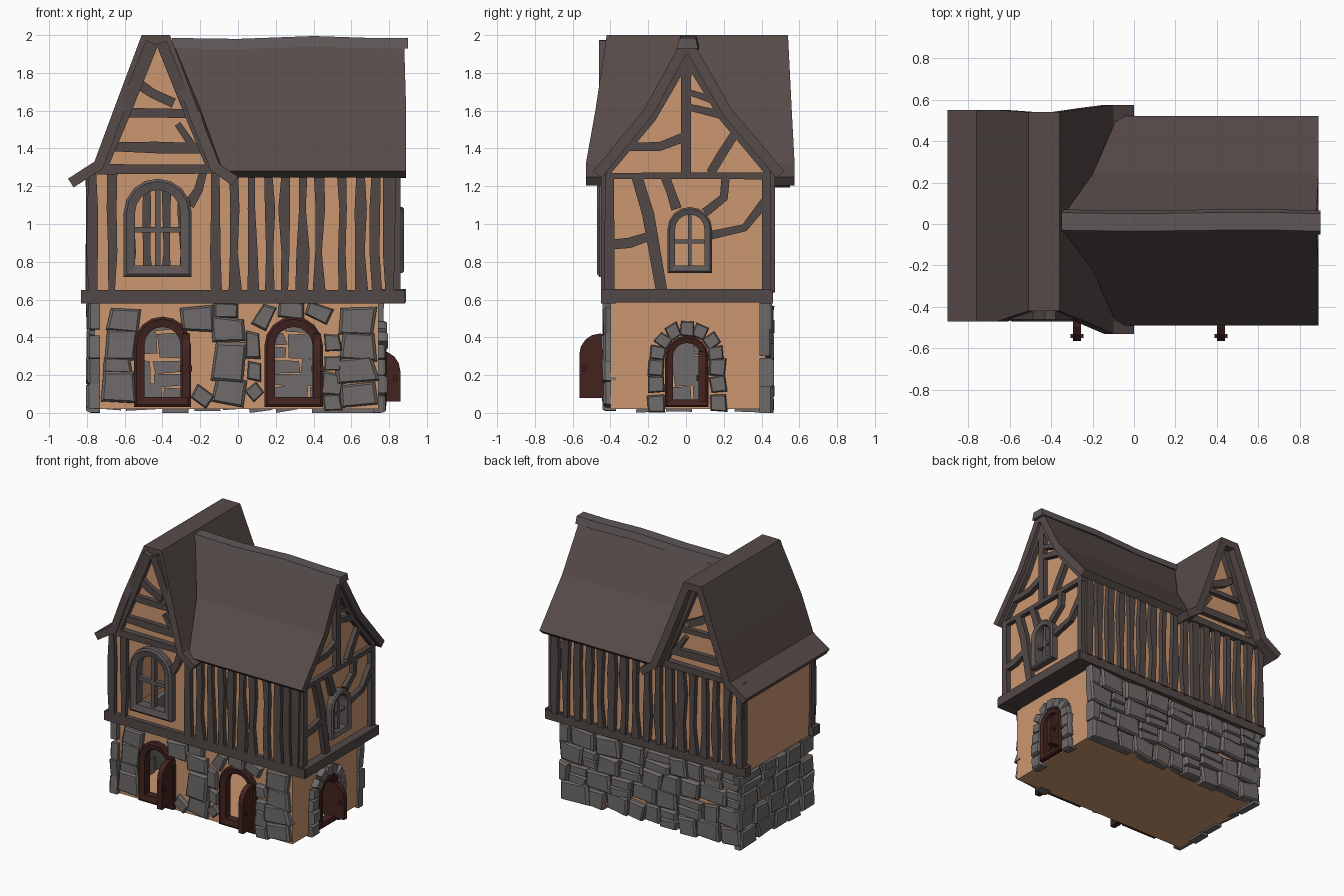
import bpy, bmesh, math, random
from mathutils import Vector

if "Cube" in bpy.data.objects:
    bpy.data.objects.remove(bpy.data.objects["Cube"])

random.seed(4)
J = lambda a: random.uniform(-a, a)


def mat(name, r, g, b):
    m = bpy.data.materials.new(name)
    m.diffuse_color = (r, g, b, 1)
    m.use_nodes = True
    m.node_tree.nodes["Principled BSDF"].inputs["Base Color"].default_value = m.diffuse_color
    return m


PLASTER = mat("plaster", .60, .31, .16)
TIMBER = mat("timber", .085, .066, .063)
ROOF = mat("roof", .095, .07, .066)
STONE = mat("stone", .16, .145, .145)
DOOR = mat("door_wood", .055, .017, .014)
FRAME = mat("window_frame", .115, .095, .097)

# Wall planes: (u along wall, v up, d outward) -> world
plane = {
    "front": lambda u, v, d=0: Vector((u, -.40 - d, v)),
    "back": lambda u, v, d=0: Vector((u, .42 + d, v)),
    "right": lambda u, v, d=0: Vector((.745 + d, u, v)),
    "left": lambda u, v, d=0: Vector((-.76 - d, u, v)),
    "up_front": lambda u, v, d=0: Vector((u, -.415 - d, v)),
    "up_back": lambda u, v, d=0: Vector((u, .435 + d, v)),
    "up_right": lambda u, v, d=0: Vector((.825 + d, u, v)),
    "up_left": lambda u, v, d=0: Vector((-.79 - d, u, v)),
}


def finish(bm, name, material, recalc=True):
    if recalc:
        bmesh.ops.recalc_face_normals(bm, faces=bm.faces)
    me = bpy.data.meshes.new(name)
    bm.to_mesh(me)
    bm.free()
    me.materials.append(material)
    ob = bpy.data.objects.new(name, me)
    bpy.context.collection.objects.link(ob)
    return ob


def loft(bm, rings, closed=False):
    vs = [[bm.verts.new(p) for p in r] for r in rings]
    n = len(vs[0])
    for a, b in zip(vs, vs[1:] + (vs[:1] if closed else [])):
        for i in range(n):
            bm.faces.new((a[i], a[(i + 1) % n], b[(i + 1) % n], b[i]))
    if not closed:
        bm.faces.new(vs[0])
        bm.faces.new(vs[-1])


def box(bm, lo, hi):
    (x0, y0, z0), (x1, y1, z1) = lo, hi
    loft(bm, [[(x, y0, z0), (x, y1, z0), (x, y1, z1), (x, y0, z1)] for x in (x0, x1)])


def arch(c, h, z0, z1, n=8):
    arc = [(c - h * math.cos(math.pi * i / n), z1 - h + h * math.sin(math.pi * i / n)) for i in range(n + 1)]
    return [(c - h, z0)] + arc + [(c + h, z0)]


def wall(name, key, outline, holes=()):
    m, bm = plane[key], bmesh.new()
    for loop in [outline, *holes]:
        vs = [bm.verts.new(m(*p)) for p in loop]
        for a, b in zip(vs, vs[1:] + vs[:1]):
            bm.edges.new((a, b))
    out = m(0, 0, 1) - m(0, 0, 0)
    bmesh.ops.triangle_fill(bm, use_beauty=True, edges=bm.edges[:], normal=out)
    bm.normal_update()
    bmesh.ops.reverse_faces(bm, faces=[f for f in bm.faces if f.normal.dot(out) < 0])
    finish(bm, name, PLASTER, False)


def timber(bm, key, pts, w, d0=-.02, d1=.035, wob=.006):
    m, P, rings = plane[key], [Vector(p) for p in pts], []
    for i, p in enumerate(P):
        t = (P[min(i + 1, len(P) - 1)] - P[max(i - 1, 0)]).normalized()
        s = Vector((-t.y, t.x)) * (w / 2 + J(wob))
        a, b = p + s, p - s
        rings.append([m(*a, d0), m(*a, d1), m(*b, d1), m(*b, d0)])
    loft(bm, rings)


def ring(bm, key, c, h, z0, z1, w, d0=-.03, d1=.04):
    m = plane[key]
    loft(bm, [[m(*o, d0), m(*o, d1 * .8), m(*((Vector(o) * .75 + Vector(i) * .25)), d1), m(*i, d1 * .8), m(*i, d0)]
              for o, i in zip(arch(c, h, z0, z1), arch(c, h - w, z0 + w, z1 - w))], closed=True)


def stone(bm, key, u, v, w, h, rot=0.0, d=.04):
    m, q = plane[key], []
    for a, b in ((-1, -1), (1, -1), (1, 1), (-1, 1)):
        x, y = a * w / 2 + J(w * .08), b * h / 2 + J(h * .08)
        q.append((x * math.cos(rot) - y * math.sin(rot), x * math.sin(rot) + y * math.cos(rot)))
    d += J(.008)
    loft(bm, [[m(u + x * s, max(0, v + y * s), e) for x, y in q] for s, e in ((1, -.03), (1, d * .65), (.84, d))])


# Plaster walls with arched openings
doors = [(-.40, .15), (.295, .155)]
wall("ground_front_wall", "front", [(-.76, .02), (.745, .02), (.745, .62), (-.76, .62)],
     [arch(c, h - .03, .05, .48) for c, h in doors])
wall("ground_back_wall", "back", [(-.76, .02), (.745, .02), (.745, .62), (-.76, .62)])
wall("ground_left_wall", "left", [(-.40, .02), (.42, .02), (.42, .62), (-.40, .62)])
wall("ground_right_wall", "right", [(-.40, .02), (.42, .02), (.42, .62), (-.40, .62)], [arch(.005, .09, .05, .39)])
cross = [(-.79, .6), (.825, .6), (.825, 1.32), (-.12, 1.32), (-.225, 1.6), (-.40, 1.97),
         (-.46, 1.97), (-.635, 1.6), (-.74, 1.32), (-.79, 1.28)]
wall("upper_front_wall", "up_front", cross, [arch(-.425, .15, .75, 1.21)])
wall("upper_back_wall", "up_back", cross)
wall("upper_left_wall", "up_left", [(-.415, .58), (.435, .58), (.435, 1.28), (-.415, 1.28)])
wall("upper_right_wall", "up_right", [(-.415, .6), (.435, .6), (.435, 1.33), (.22, 1.6), (.03, 1.92),
     (-.02, 1.92), (-.2, 1.6), (-.415, 1.33)], [arch(.02, .095, .76, 1.07)])
bm = bmesh.new()
bm.faces.new([bm.verts.new(p) for p in ((-.76, -.40, .02), (-.76, .42, .02), (.745, .42, .02), (.745, -.40, .02))])
finish(bm, "ground_floor_base", PLASTER, False)

# Stones laid singly on the front: u, v, width, height
bm = bmesh.new()
front = [(-.60, .49, .17, .11), (-.62, .36, .16, .15), (-.64, .25, .15, .08), (-.63, .13, .17, .16),
         (-.21, .50, .17, .13), (-.06, .54, .13, .08), (-.05, .44, .18, .13), (-.05, .27, .17, .19),
         (-.05, .11, .16, .14), (.08, .36, .07, .14), (.09, .22, .07, .10), (.28, .545, .13, .08),
         (.63, .49, .18, .14), (.64, .35, .18, .13), (.50, .37, .09, .09), (.50, .26, .09, .08),
         (.63, .22, .20, .13), (.50, .15, .10, .12), (.64, .09, .18, .12), (.50, .055, .10, .08)]
for s in front:
    stone(bm, "front", *s, J(.12))
for u, v, w, h, r in ((.14, .51, .08, .13, -.5), (.43, .53, .13, .08, -.4), (.085, .11, .08, .08, .7), (-.19, .09, .10, .08, -.6)):
    stone(bm, "front", u, v, w, h, r)
finish(bm, "front_stones", STONE)

# Coursed rubble on back and left
for key, u0, u1 in (("back", -.78, .775), ("left", -.44, .46)):
    bm = bmesh.new()
    for row in range(4):
        u = u0
        while u < u1 - .01:
            w = random.uniform(.12, .22)
            w = u1 - u if u1 - u - w < .08 else w
            v = .075 + row * .142 + J(.012)
            if random.random() < .3:
                stone(bm, key, u + w / 2, v - .035, w - .012, .062, J(.08))
                stone(bm, key, u + w / 2, v + .035, w - .012, .062, J(.08))
            else:
                stone(bm, key, u + w / 2, v, w - .012, .137, J(.1))
            u += w
    finish(bm, key + "_stones", STONE)

# Stone surround of the side door
bm = bmesh.new()
for s in (-1, 1):
    for v in (.05, .15, .24):
        stone(bm, "right", .005 + s * .165, v, .085, .09, J(.1))
for i in range(7):
    a = math.pi * (i + .25) / 6.5
    stone(bm, "right", .005 + .155 * math.cos(a), .30 + .145 * math.sin(a), .075, .07, a)
finish(bm, "side_door_surround", STONE)

# Arched door frames and open door leaves
bm = bmesh.new()
for c, h in doors:
    ring(bm, "front", c, h, .03, .51, .055)
ring(bm, "right", .005, .115, .03, .41, .04)
finish(bm, "door_frames", DOOR)
bm = bmesh.new()
for x in (-.275, .42):
    loft(bm, [[(x + e, y, z) for y, z in arch(-.455, .11, .08, .42)] for e in (-.02, .02)])
    box(bm, (x - .032, -.55, .22), (x + .032, -.53, .25))
loft(bm, [[(x, .085 + e, z) for x, z in arch(.75, .11, .06, .33)] for e in (-.02, .02)])
box(bm, (.82, .055, .17), (.84, .115, .20))
finish(bm, "door_leaves", DOOR)

# Arched windows with glazing bars
bm = bmesh.new()
for key, c, h, z0, z1, w in (("up_front", -.425, .18, .72, 1.24, .06), ("up_right", .02, .118, .74, 1.09, .04)):
    ring(bm, key, c, h, z0, z1, w, -.03, .055)
    zc = z0 + (z1 - z0) * .48
    timber(bm, key, [(c, z0 + .03), (c, z1 - .03)], w * .5, -.015, .02, 0)
    timber(bm, key, [(c - h + .03, zc), (c + h - .03, zc)], w * .5, -.015, .02, 0)
finish(bm, "windows", FRAME)

# Jetty beams between the storeys
bm = bmesh.new()
box(bm, (-.83, -.45, .58), (.885, -.37, .65))
box(bm, (-.83, .39, .58), (.885, .46, .65))
box(bm, (.73, -.44, .585), (.89, .45, .655))
finish(bm, "jetty_beams", TIMBER)

# Upright studs on front and back
bm = bmesh.new()
front_studs = [-.775, -.67, -.12, -.02, .075, .165, .25, .34, .43, .55, .65, .73, .80]
back_studs = [-.775 + i * .0985 for i in range(17)]
for key, xs in (("up_front", front_studs), ("up_back", back_studs)):
    for x in xs:
        timber(bm, key, [(x + J(.008), z) for z in (.64, .85, 1.08, 1.3)], .052, wob=.01)
timber(bm, "up_front", [(-.18, 1.29), (-.21, 1.18), (-.26, 1.10)], .05)
for y in (-.40, .42):
    timber(bm, "up_left", [(y, .6), (y, 1.27)], .04, d1=.015)
finish(bm, "wall_studs", TIMBER)

# Cross gable timbers, front and back
bm = bmesh.new()
for key in ("up_front", "up_back"):
    timber(bm, key, [(-.75, 1.29), (-.12, 1.29)], .045, d1=.045)
    timber(bm, key, [(-.68, 1.41), (-.43, 1.405), (-.18, 1.40)], .05)
    timber(bm, key, [(-.60, 1.59), (-.27, 1.585)], .04)
    timber(bm, key, [(-.54, 1.75), (-.45, 1.69), (-.34, 1.64)], .045)
    timber(bm, key, [(-.32, 1.53), (-.23, 1.40)], .035)
    timber(bm, key, [(-.73, 1.29), (-.60, 1.6), (-.455, 1.96)], .06, d1=.045)
    timber(bm, key, [(-.13, 1.29), (-.26, 1.6), (-.405, 1.96)], .06, d1=.045)
finish(bm, "cross_gable_timbers", TIMBER)

# Side gable timbers with curved braces
bm = bmesh.new()
for w, *pts in ((.035, (-.43, 1.255), (.45, 1.255)), (.05, (0, 1.26), (0, 1.9)),
                (.045, (-.30, 1.41), (-.14, 1.41), (-.01, 1.46)), (.045, (.13, 1.27), (.19, 1.37), (.26, 1.48)),
                (.04, (.01, 1.62), (.18, 1.58)), (.035, (.01, 1.70), (.13, 1.66)),
                (.06, (-.26, 1.25), (-.20, 1.05), (-.165, .85), (-.13, .65)), (.05, (-.11, 1.25), (-.08, 1.17), (-.05, 1.08)),
                (.05, (-.41, .89), (-.30, .90), (-.18, .94)), (.05, (.21, 1.25), (.20, 1.14), (.10, 1.06)),
                (.045, (.42, 1.12), (.31, .98), (.13, .94)), (.05, (-.405, .64), (-.405, 1.27)), (.05, (.425, .64), (.425, 1.27)),
                (.07, (-.43, 1.28), (-.19, 1.57), (0, 1.90)), (.07, (.45, 1.28), (.21, 1.57), (.01, 1.90))):
    timber(bm, "up_right", pts, w, wob=.003)
finish(bm, "side_gable_timbers", TIMBER)


# Roofs: stations across the slope, each with its own start and end along the ridge
def roof(name, stations, place):
    bm = bmesh.new()
    vs = [[bm.verts.new(place(a, z, b)) for b in (b0, b1)] for a, z, b0, b1 in stations]
    for p, q in zip(vs, vs[1:]):
        bm.faces.new((p[0], q[0], q[1], p[1]))
    bm.normal_update()
    bmesh.ops.reverse_faces(bm, faces=[f for f in bm.faces if f.normal.z < 0])
    so = finish(bm, name, ROOF, False).modifiers.new("thickness", "SOLIDIFY")
    so.thickness, so.offset, so.use_even_offset = .055, -1, True


roof("cross_roof", [(-.90, 1.24, -.47, .55), (-.76, 1.33, -.47, .55), (-.66, 1.6, -.47, .55), (-.51, 2, -.42, .54),
                    (-.36, 2, -.42, .54), (-.21, 1.6, -.48, .56), (-.10, 1.32, -.53, .575), (0, 1.25, -.53, .575)],
     lambda x, z, y: (x, y, z))
roof("main_roof", [(-.49, 1.28, -.08, .89), (-.22, 1.61, -.20, .89), (-.035, 1.95, -.34, .88),
                   (.045, 1.95, -.34, .88), (.24, 1.61, -.20, .89), (.52, 1.28, -.08, .89)],
     lambda y, z, x: (x, y, z))

# Sagging ridge cap
bm = bmesh.new()
loft(bm, [[(x, y - .055, z - .055), (x, y - .04, z), (x, y + .045, z), (x, y + .06, z - .055)]
          for x, y, z in ((-.35, .01, 1.985), (0, .005, 1.98), (.4, .01, 1.995), (.7, .01, 1.985), (.9, .005, 1.985))])
finish(bm, "ridge_cap", FRAME)
